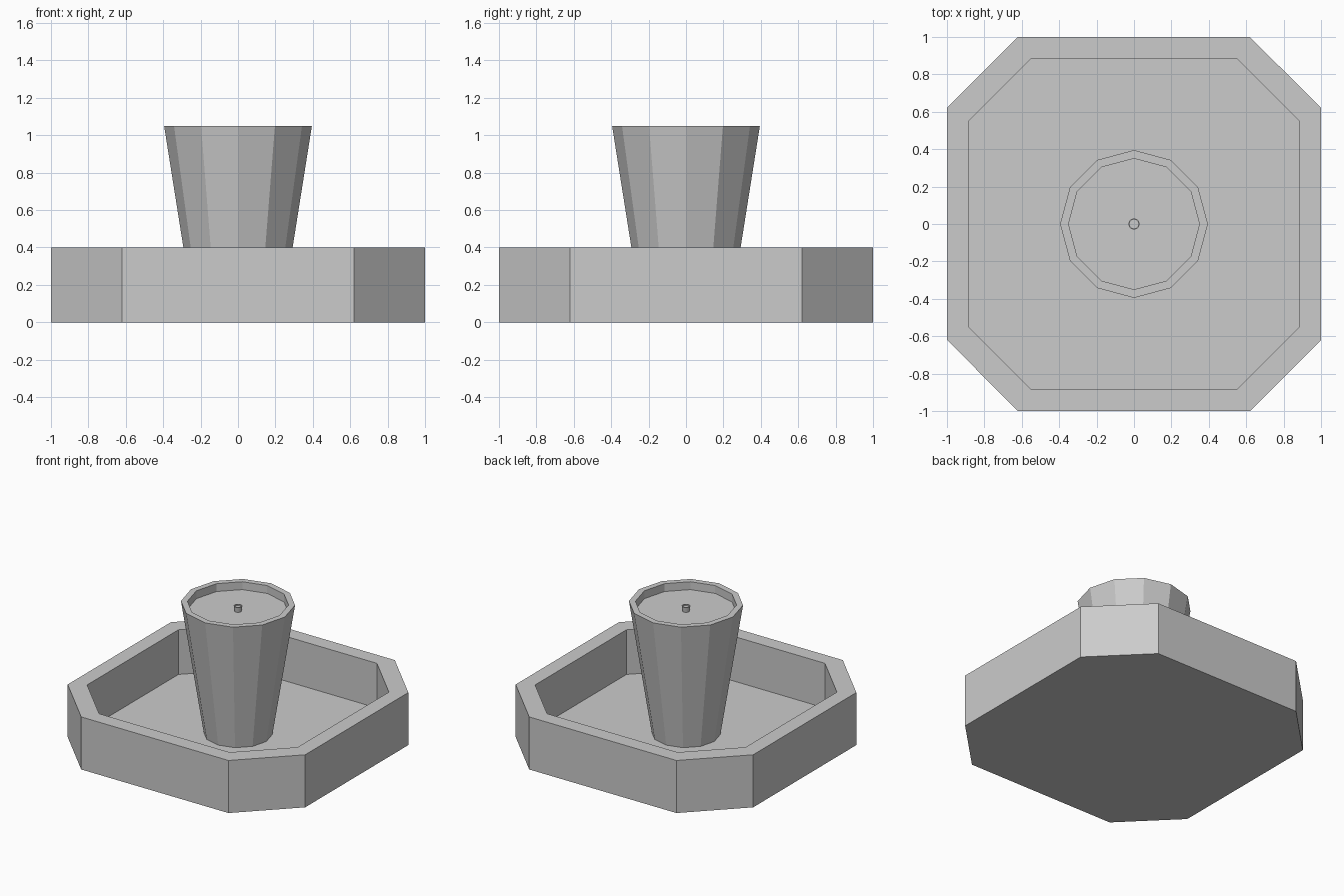
import bpy, bmesh
from math import cos, sin, pi

if "Cube" in bpy.data.objects:
    bpy.data.objects.remove(bpy.data.objects["Cube"])


def ring(r, sides):
    return [(r * cos(2 * pi * i / sides), r * sin(2 * pi * i / sides)) for i in range(sides)]


def cup(name, outline, z0, z1, bottom_scale, rim_scale, floor_z):
    """Closed vessel: outer wall, flat rim, vertical inner wall and floor."""
    bm = bmesh.new()
    levels = [(bottom_scale, z0), (1, z1), (rim_scale, z1), (rim_scale, floor_z)]
    loops = [[bm.verts.new((x * s, y * s, z)) for x, y in outline] for s, z in levels]
    n = len(outline)
    for a, b in zip(loops, loops[1:]):
        for i in range(n):
            j = (i + 1) % n
            bm.faces.new((a[i], a[j], b[j], b[i]))
    bm.faces.new(loops[0][::-1])
    bm.faces.new(loops[-1])
    bmesh.ops.recalc_face_normals(bm, faces=bm.faces)
    mesh = bpy.data.meshes.new(name)
    bm.to_mesh(mesh)
    bm.free()
    obj = bpy.data.objects.new(name, mesh)
    bpy.context.collection.objects.link(obj)
    return obj


# Wide basin: square with cut corners
c = 0.62
octagon = [(1, -c), (1, c), (c, 1), (-c, 1), (-1, c), (-1, -c), (-c, -1), (c, -1)]
cup("basin", octagon, 0, 0.4, 1, 0.886, 0.06)

# Flared pedestal with a shallow bowl on top
cup("pedestal_bowl", ring(0.395, 12), 0.06, 1.05, 0.238 / 0.395, 0.886, 0.99)

# Small nozzle in the bowl
cup("nozzle", ring(0.03, 12), 0.99, 1.03, 0.8, 0.8, 1.02)
